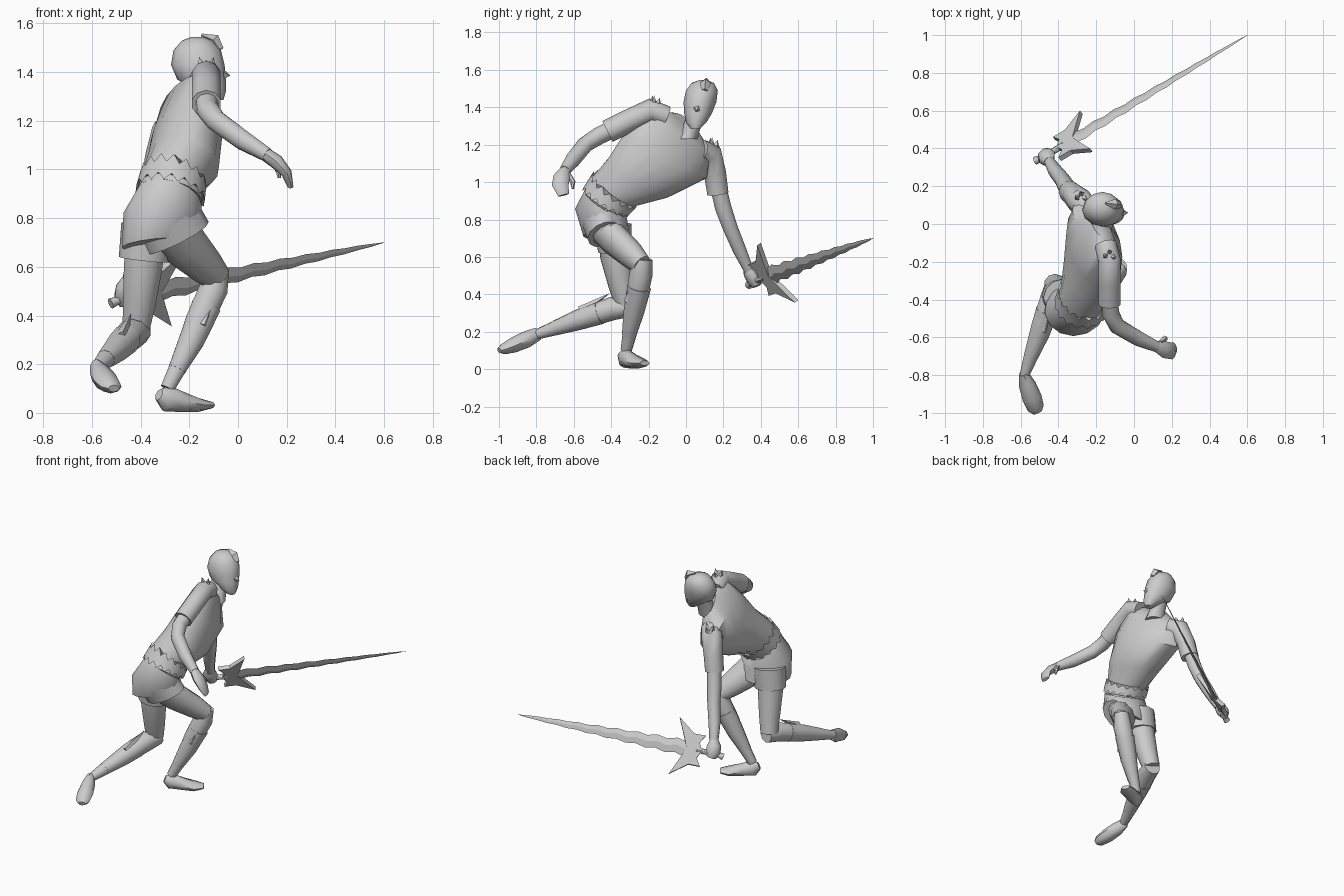
import bpy, bmesh, math
from mathutils import Vector as V


def finish(name, bm, angle=45):
    bmesh.ops.recalc_face_normals(bm, faces=bm.faces)
    me = bpy.data.meshes.new(name)
    bm.to_mesh(me)
    bm.free()
    ob = bpy.data.objects.new(name, me)
    bpy.context.collection.objects.link(ob)
    bpy.ops.object.select_all(action='DESELECT')
    ob.select_set(True)
    bpy.context.view_layer.objects.active = ob
    bpy.ops.object.shade_smooth_by_angle(angle=math.radians(angle))
    return ob


def loft(name, rings, cap=True, angle=45):
    """Skin a list of equal-length point rings."""
    bm = bmesh.new()
    rows = [[bm.verts.new(p) for p in r] for r in rings]
    n = len(rows[0])
    for r0, r1 in zip(rows, rows[1:]):
        for i in range(n):
            j = (i + 1) % n
            bm.faces.new((r0[i], r0[j], r1[j], r1[i]))
    if cap:
        bm.faces.new(rows[0])
        bm.faces.new(rows[-1])
    return finish(name, bm, angle)


def ellipse(c, a, b, n):
    return [c + a * math.cos(2 * math.pi * i / n) + b * math.sin(2 * math.pi * i / n)
            for i in range(n)]


def tube(name, spec, ref=(0, 0, 1), n=10, angle=45):
    """spec rows: x, y, z, radius along ref, optional side radius."""
    pts = [V(s[:3]) for s in spec]
    rings = []
    for i, s in enumerate(spec):
        t = (pts[min(i + 1, len(pts) - 1)] - pts[max(i - 1, 0)]).normalized()
        u = V(ref)
        u = (u - t * u.dot(t)).normalized()
        rings.append(ellipse(pts[i], u * s[3], t.cross(u) * s[-1], n))
    return loft(name, rings, angle=angle)


def spike(name, base, tip, r, n=4):
    tube(name, [(*base, r), (*tip, r * 0.03)], (0.3, 0.4, 0.8), n, 20)


# Twisted body: sections given by right end, left end and half depth
def sections(secs, n, scale=1.0):
    rs = [V(s[0]) for s in secs]
    ls = [V(s[1]) for s in secs]
    mid = [(r + l) / 2 for r, l in zip(rs, ls)]
    out = []
    for i, s in enumerate(secs):
        t = mid[min(i + 1, len(mid) - 1)] - mid[max(i - 1, 0)]
        a = (rs[i] - ls[i]) / 2
        b = a.cross(t).normalized()
        if b.x < 0:
            b = -b
        out.append(ellipse(mid[i], a * scale, b * s[2] * scale, n))
    return out


HIP = ((-.25, -.58, .85), (-.37, -.32, .76), .165)
BELT_LOW = ((-.25, -.545, .95), (-.31, -.32, .83), .135)
WAIST = ((-.24, -.49, 1.04), (-.29, -.27, .88), .13)
RIBS = ((-.18, -.42, 1.12), (-.27, -.09, .93), .15)
CHEST = ((-.15, -.33, 1.26), (-.27, .11, 1.02), .14)
SHOULDER = ((-.13, -.21, 1.39), (-.29, .14, 1.16), .09)
COLLAR = ((-.15, -.08, 1.36), (-.21, .07, 1.25), .06)
loft("tunic", sections([BELT_LOW, WAIST, RIBS, CHEST, SHOULDER, COLLAR], 16))
SEAT = ((-.27, -.53, .72), (-.37, -.32, .66), .165)
loft("shorts_seat", sections([SEAT, HIP, BELT_LOW], 14))

# Jagged belt
N = 32
up, low = sections([RIBS, WAIST, BELT_LOW], N, 1.08)[1:]
top, bottom = [], []
for i in range(N):
    top.append(low[i].lerp(up[i], 1.1 if i % 2 else .75))
    bottom.append(low[i].lerp(up[i], .25 if i % 2 else -.05))
loft("jagged_belt", [bottom, top], cap=True, angle=20)

# Neck and head: z, back x, front x, half width, y
def head_rings(rows):
    return [ellipse(V(((b + f) / 2, y, z)), V(((f - b) / 2, 0, 0)), V((0, w, 0)), 12)
            for z, b, f, w, y in rows]


loft("neck", head_rings([(1.23, -.25, -.11, .06, .0), (1.29, -.23, -.12, .048, .03),
                         (1.38, -.23, -.11, .05, .06)]))
loft("head", head_rings([(1.285, -.115, -.06, .025, .05), (1.32, -.17, -.05, .055, .055),
                         (1.37, -.25, -.05, .075, .065), (1.43, -.275, -.055, .088, .075),
                         (1.49, -.265, -.07, .085, .085), (1.53, -.23, -.105, .06, .09),
                         (1.545, -.19, -.145, .02, .09)]))
spike("nose", (-.06, .06, 1.39), (-.032, .06, 1.385), .022)
tube("hair_crest", [(-.075, .1, 1.49, .018), (-.1, .105, 1.53, .028), (-.15, .11, 1.553, .006)],
     (0, 1, 0), 4, 20)

# Right arm, stretched to the side
tube("right_sleeve", [(-.15, -.11, 1.35, .06), (-.13, -.19, 1.385, .062),
                      (-.13, -.3, 1.33, .062), (-.13, -.42, 1.27, .062)])
tube("right_arm", [(-.13, -.36, 1.3, .048), (-.125, -.47, 1.245, .047), (-.09, -.54, 1.2, .044),
                   (.02, -.605, 1.12, .042), (.12, -.65, 1.06, .03)])
tube("right_hand", [(.11, -.645, 1.065, .028), (.16, -.665, 1.03, .03, .045),
                    (.2, -.672, .985, .022, .045), (.215, -.655, .93, .012, .03)], (1, 0, 1), 8)
tube("right_thumb", [(.14, -.63, 1.04, .016), (.165, -.605, 1.0, .015), (.17, -.605, .965, .007)], n=6)

# Left arm, reaching down to the sword
tube("left_sleeve", [(-.24, .07, 1.17, .065), (-.29, .125, 1.15, .07),
                     (-.32, .155, 1.05, .062), (-.34, .17, .94, .06)], (1, 0, 0))
tube("left_arm", [(-.335, .165, 1.0, .045), (-.36, .2, .86, .046), (-.38, .235, .76, .042),
                  (-.42, .285, .64, .038), (-.45, .335, .53, .028)], (1, 0, 0))
tube("left_hand", [(-.45, .33, .55, .026), (-.46, .345, .515, .045, .038),
                   (-.465, .365, .48, .048, .04), (-.46, .38, .445, .03, .025)], (1, .6, 0), 8)

# Right leg, bent forward
tube("right_shorts_leg", [(-.29, -.46, .8, .1, .14), (-.25, -.435, .72, .095, .145)], (0, 1, 0), 12)
tube("right_thigh", [(-.29, -.46, .78, .085, .11), (-.22, -.38, .69, .078, .1),
                     (-.14, -.29, .61, .07, .08), (-.085, -.235, .555, .055, .06)], (0, 1, 0))
tube("right_calf", [(-.085, -.23, .59, .05), (-.1, -.24, .51, .062), (-.16, -.265, .38, .058),
                    (-.22, -.29, .24, .043), (-.29, -.32, .1, .03)], (0, 1, 0))
tube("right_boot_top", [(-.13, -.25, .44, .064), (-.19, -.28, .3, .055), (-.25, -.305, .18, .038)],
     (0, 1, 0))
spike("right_boot_point", (-.15, -.3, .36), (-.07, -.265, .53), .035)

# Left leg, trailing behind
tube("left_shorts_leg", [(-.37, -.39, .77, .1, .11), (-.385, -.38, .63, .09, .105)], (0, 1, 0), 12)
tube("left_thigh", [(-.375, -.39, .75, .085), (-.39, -.375, .6, .083),
                    (-.405, -.345, .45, .07), (-.42, -.32, .34, .058)], (0, 1, 0))
tube("left_calf", [(-.41, -.3, .335, .055), (-.435, -.39, .325, .063), (-.485, -.53, .28, .058),
                   (-.535, -.67, .23, .043), (-.58, -.8, .185, .027)])
tube("left_boot_top", [(-.46, -.46, .302, .063), (-.5, -.58, .262, .055), (-.545, -.7, .22, .04)])
spike("left_boot_point", (-.48, -.56, .31), (-.44, -.41, .405), .03)

# Shoes
tube("right_shoe", [(-.325, -.345, .075, .025), (-.295, -.325, .06, .055, .042),
                    (-.23, -.29, .045, .042, .045), (-.16, -.25, .032, .028, .055),
                    (-.11, -.22, .032, .014, .03)], n=8)
tube("left_shoe", [(-.585, -.79, .19, .035, .025), (-.565, -.85, .16, .045, .045),
                   (-.54, -.92, .13, .042, .052), (-.52, -.975, .108, .03, .045),
                   (-.51, -.998, .1, .015, .025)], n=8)

# Shoulder studs
for side, c in (("right", V((-.13, -.17, 1.425))), ("left", V((-.28, .14, 1.2)))):
    for k, off in enumerate(((.03, -.01, .01), (-.03, .0, .012), (0, .03, .0))):
        spike(f"{side}_shoulder_stud_{k}", c + V(off) * .5 - V((0, 0, .02)),
              c + V(off) + V((0, .0, .025)), .025)

# Sword: axis d, blade width w, thin direction t
root, tip = V((-.37, .42, .49)), V((.6, 1, .7))
d = (tip - root).normalized()
w = V((.13, -.55, .82))
w = (w - d * w.dot(d)).normalized()
t = d.cross(w)
L = (tip - root).length
steps = 18
blade = []
for i in range(steps + 1):
    f = i / steps
    p = root + d * (L * f) + w * (.009 * (-1) ** i * (1 - f) if i else 0)
    half = .05 * (1 - f) ** .7 + .001
    blade.append((*p, half, .012 * (1 - f) + .001))
tube("wavy_blade", blade, w, 4, 20)
tube("sword_grip", [(*(root - d * .18 - w * .01), .022), (*(root - d * .14), .016), (*root, .018)], w, 8)

# Swept, barbed guard: half outline mirrored across the blade
half = [(-.04, 0), (-.015, .05), (-.045, .1), (.03, .1), (.14, .185), (.085, .06), (.06, 0)]
outline = half + [(a, -b) for a, b in half[-2:0:-1]]
loft("sword_guard", [[root + d * a + w * b + t * s for a, b in outline] for s in (-.014, .014)],
     angle=20)
